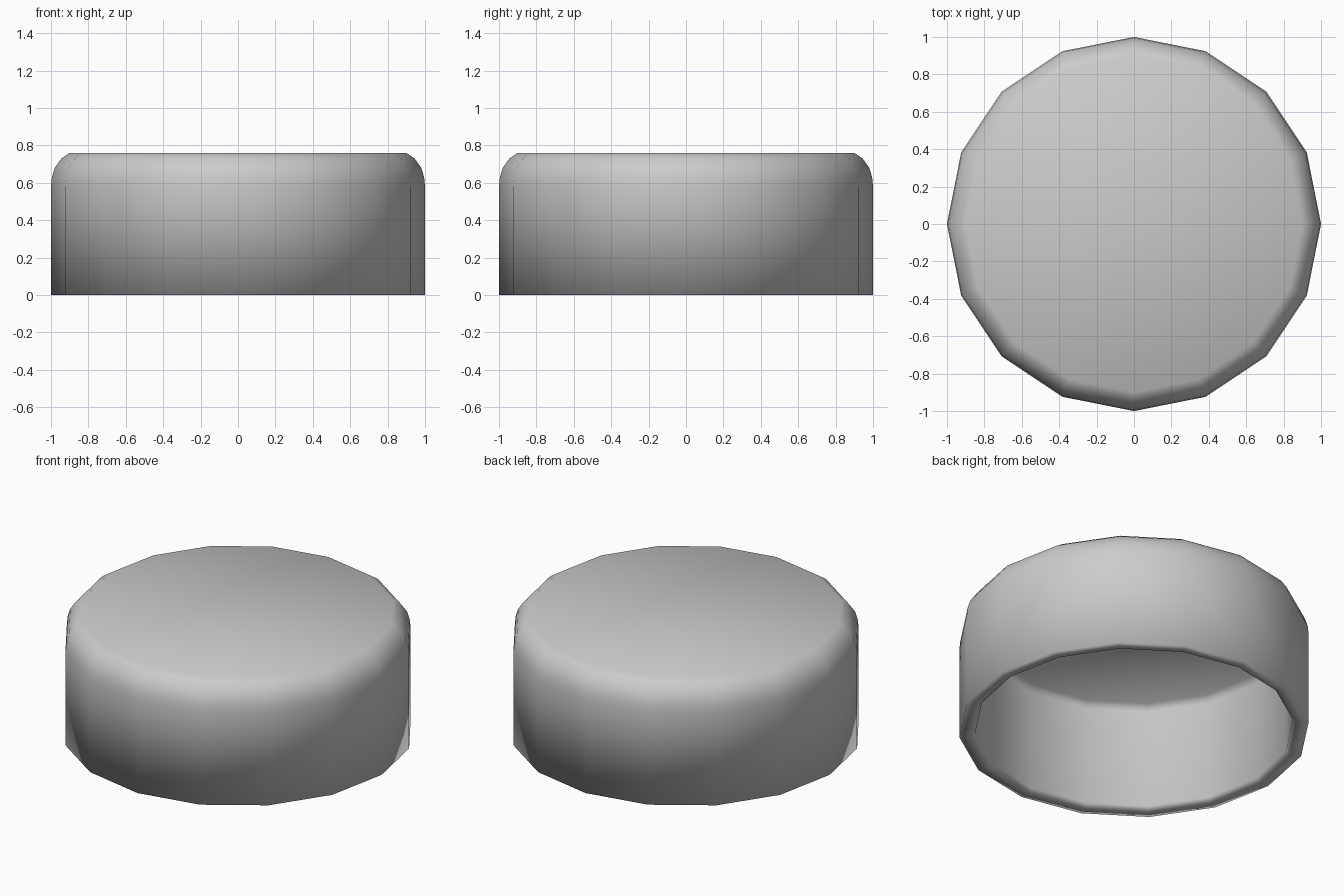
import bpy, bmesh
from math import cos, sin, pi

if "Cube" in bpy.data.objects:
    bpy.data.objects.remove(bpy.data.objects["Cube"])

SIDES = 16

# Half section (radius, height) from outer top edge, down the wall, to inner ceiling
profile = [(0.90, 0.76), (0.945, 0.73), (0.98, 0.68), (0.995, 0.63), (1.0, 0.58),
           (1.0, 0.0), (0.93, 0.0), (0.91, 0.02), (0.91, 0.64), (0.88, 0.68)]

bm = bmesh.new()
rings = [[bm.verts.new((r * cos(2 * pi * i / SIDES), r * sin(2 * pi * i / SIDES), z))
          for i in range(SIDES)] for r, z in profile]

# Walls between neighbouring rings
for a, b in zip(rings, rings[1:]):
    for i in range(SIDES):
        j = (i + 1) % SIDES
        bm.faces.new((a[i], b[i], b[j], a[j]))

# Flat top and inner ceiling
bm.faces.new(rings[0])
bm.faces.new(rings[-1][::-1])
bmesh.ops.recalc_face_normals(bm, faces=bm.faces[:])
for f in bm.faces:
    f.smooth = True

mesh = bpy.data.meshes.new("cap")
bm.to_mesh(mesh)
bm.free()
cap = bpy.data.objects.new("cap", mesh)
bpy.context.collection.objects.link(cap)
